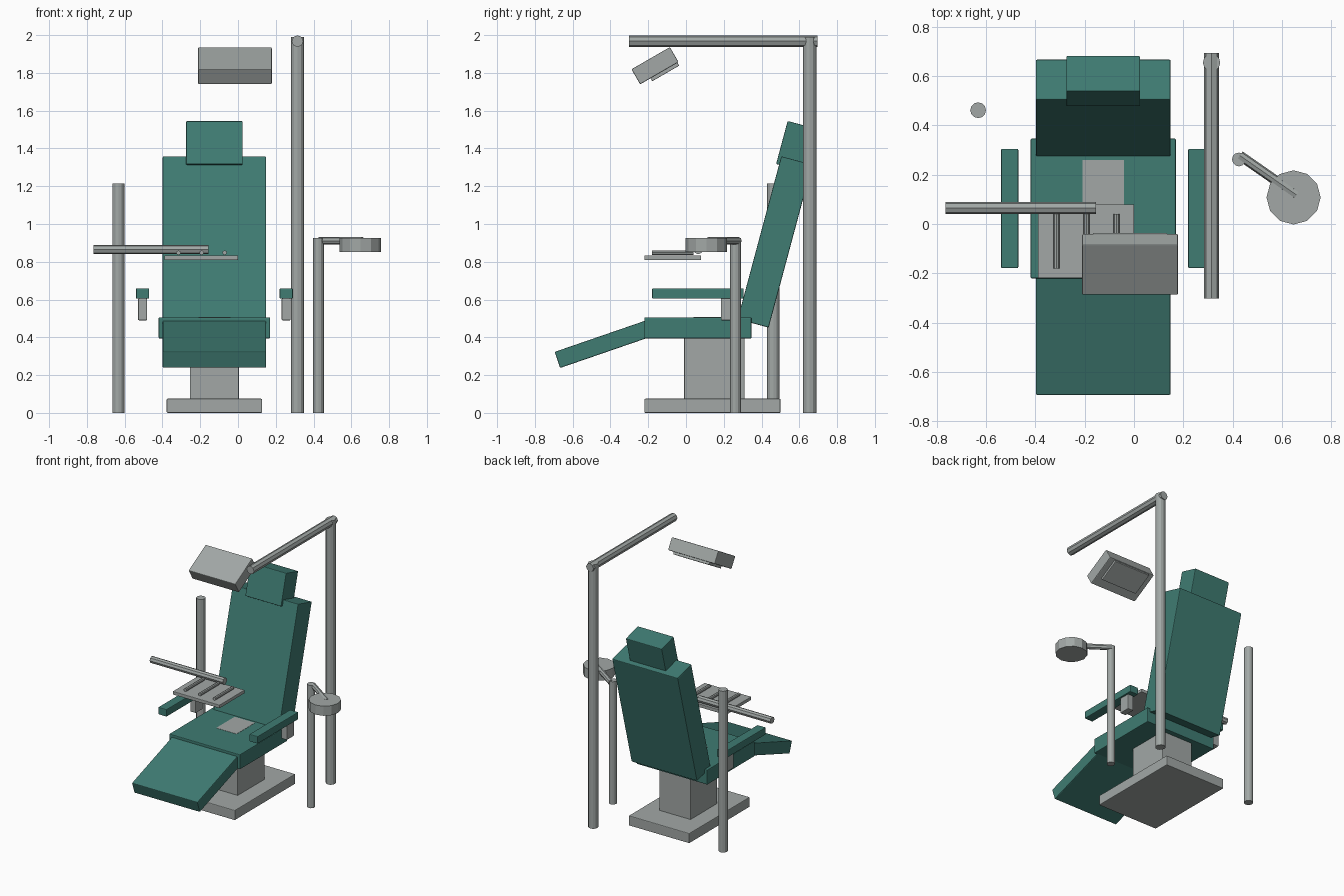
import bpy
from math import radians
from mathutils import Vector

if "Cube" in bpy.data.objects:
    bpy.data.objects.remove(bpy.data.objects["Cube"], do_unlink=True)


def material(name, rgb):
    m = bpy.data.materials.new(name)
    m.use_nodes = True
    m.diffuse_color = (*rgb, 1)
    m.node_tree.nodes["Principled BSDF"].inputs["Base Color"].default_value = (*rgb, 1)
    return m


teal = material("teal upholstery", (0.05, 0.2, 0.17))
grey = material("grey metal", (0.36, 0.39, 0.38))


def finish(name, mat, bevel):
    obj = bpy.context.object
    obj.name = name
    obj.data.materials.append(mat)
    if bevel:
        mod = obj.modifiers.new("soft edge", "BEVEL")
        mod.width = bevel
        mod.segments = 2
    return obj


def box(name, center, size, mat, tilt=0, bevel=0.005):
    """Box with full sizes, tilted about the x axis in degrees."""
    bpy.ops.mesh.primitive_cube_add(size=1, location=center)
    obj = bpy.context.object
    obj.scale = size
    bpy.ops.object.transform_apply(location=False, rotation=False, scale=True)
    obj.rotation_euler.x = radians(tilt)
    return finish(name, mat, bevel)


def rod(name, start, end, radius, sides=8):
    """Faceted rod between two points."""
    a, b = Vector(start), Vector(end)
    bpy.ops.mesh.primitive_cylinder_add(vertices=sides, radius=radius,
                                        depth=(b - a).length, location=(a + b) / 2)
    bpy.context.object.rotation_euler = (b - a).to_track_quat("Z", "Y").to_euler()
    return finish(name, grey, 0)


MID = -0.125  # centre line of the chair

# Base and pedestal
box("base_plate", (MID, 0.14, 0.0375), (0.505, 0.72, 0.075), grey)
box("pedestal", (MID, 0.15, 0.27), (0.26, 0.32, 0.42), grey)

# Upholstery
box("seat", (MID, 0.063, 0.45), (0.59, 0.567, 0.112), teal)
box("seat_plate", (MID, 0.15, 0.505), (0.17, 0.22, 0.005), grey, bevel=0)
box("leg_rest", (MID, -0.435, 0.365), (0.547, 0.52, 0.09), teal, tilt=19)
box("backrest", (MID, 0.471, 0.905), (0.547, 0.17, 0.893), teal, tilt=-15)
box("headrest", (MID, 0.58, 1.412), (0.3, 0.15, 0.236), teal, tilt=-15)

# Armrests
for side, x in (("right", MID - 0.38), ("left", MID + 0.38)):
    box(side + "_armrest", (x, 0.063, 0.632), (0.07, 0.485, 0.055), teal)
    box(side + "_armrest_support", (x, 0.227, 0.548), (0.048, 0.085, 0.116), grey)

# Free standing tray pole, tray arm, tray and instruments
rod("tray_pole", (-0.633, 0.462, 0), (-0.633, 0.462, 1.215), 0.032, 12)
rod("tray_arm", (-0.765, 0.065, 0.865), (-0.155, 0.065, 0.865), 0.025)
box("tray", (-0.195, -0.07, 0.822), (0.39, 0.3, 0.025), grey, bevel=0.003)
for i in range(3):
    x = -0.315 + 0.122 * i
    rod("instrument", (x, -0.18, 0.848), (x, 0.04, 0.848), 0.012)

# Lamp pole, arm and head
rod("lamp_pole", (0.315, 0.655, 0), (0.315, 0.655, 1.99), 0.035, 12)
rod("lamp_arm", (0.315, -0.303, 1.968), (0.315, 0.695, 1.968), 0.031)
box("lamp_head", (-0.016, -0.164, 1.838), (0.39, 0.235, 0.092), grey, tilt=30)
box("lamp_lens", (-0.016, -0.115, 1.81), (0.3, 0.165, 0.03), grey, tilt=30, bevel=0.003)

# Basin with its pole and arm
rod("basin_pole", (0.426, 0.262, 0), (0.426, 0.262, 0.925), 0.028, 12)
rod("basin_arm", (0.43, 0.278, 0.911), (0.66, 0.118, 0.911), 0.02)
rod("basin", (0.648, 0.108, 0.853), (0.648, 0.108, 0.925), 0.11, 12)
